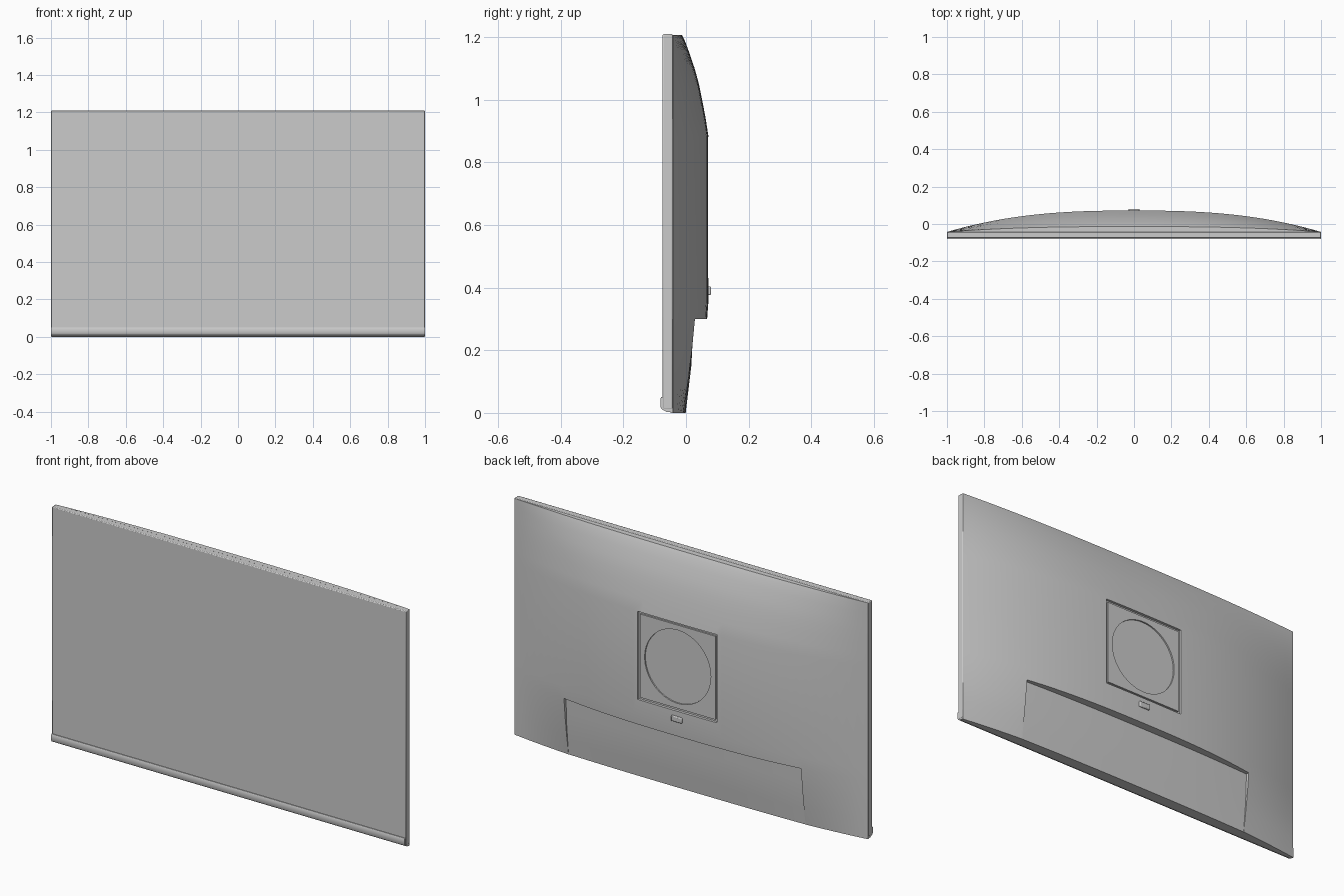
import bpy, bmesh, math

if "Cube" in bpy.data.objects:
    bpy.data.objects.remove(bpy.data.objects["Cube"])

W, TOP, BASE = 0.998, 1.207, -0.042
PLATE_Z = 0.655


def lerp_table(t, table):
    for (a, va), (b, vb) in zip(table, table[1:]):
        if t <= b:
            return va + (vb - va) * max(0, (t - a) / (b - a))
    return table[-1][1]


def make(name, verts, faces):
    bm = bmesh.new()
    vs = [bm.verts.new(v) for v in verts]
    for f in faces:
        bm.faces.new([vs[i] for i in f])
    bmesh.ops.recalc_face_normals(bm, faces=bm.faces)
    mesh = bpy.data.meshes.new(name)
    bm.to_mesh(mesh)
    bm.free()
    ob = bpy.data.objects.new(name, mesh)
    bpy.context.collection.objects.link(ob)
    return ob


def slab(name, xs, zs, y_a, y_b):
    """Closed solid between two height surfaces over an x/z grid."""
    nx, nz = len(xs), len(zs)
    n = nx * nz
    verts = [(x, fn(x, z), z) for fn in (y_a, y_b) for z in zs for x in xs]
    faces = []
    for j in range(nz - 1):
        for i in range(nx - 1):
            q = [j * nx + i, j * nx + i + 1, (j + 1) * nx + i + 1, (j + 1) * nx + i]
            faces += [q, [k + n for k in q]]
    rim = list(range(nx)) + [j * nx + nx - 1 for j in range(1, nz)]
    rim += [(nz - 1) * nx + i for i in range(nx - 2, -1, -1)]
    rim += [j * nx for j in range(nz - 2, 0, -1)]
    for a, b in zip(rim, rim[1:] + rim[:1]):
        faces.append([a, b, b + n, a + n])
    return make(name, verts, faces)


def box(name, x, y0, y1, z0, z1, bevel=0):
    ob = slab(name, [-x, x], [z0, z1], lambda *_: y0, lambda *_: y1)
    if bevel:
        m = ob.modifiers.new("bevel", "BEVEL")
        m.width, m.segments = bevel, 2
    return ob


def cut(ob, cutter):
    m = ob.modifiers.new("cut", "BOOLEAN")
    m.operation, m.solver, m.object = "DIFFERENCE", "EXACT", cutter
    bpy.context.view_layer.objects.active = ob
    bpy.ops.object.modifier_apply(modifier=m.name)
    bpy.data.objects.remove(cutter, do_unlink=True)


def smooth(ob, angle=25):
    bpy.ops.object.select_all(action="DESELECT")
    ob.select_set(True)
    bpy.context.view_layer.objects.active = ob
    bpy.ops.object.shade_smooth_by_angle(angle=math.radians(angle))


# Back shell: bulge across x, tapered towards top and bottom
TAPER = [(0, .46), (.1, .66), (.2, .83), (.3, .96), (.36, 1), (.88, 1), (.94, .92),
         (1.0, .82), (1.05, .73), (1.1, .61), (1.15, .46), (1.19, .33), (TOP, .25)]
RECESS = [(-.05, .038), (0, .041), (.15, .059), (.3, .067)]


def shell_y(x, z):
    return BASE + .114 * (1 - abs(x / W) ** 2.6) * lerp_table(z, TAPER)


def recess_y(x, z):
    return BASE + lerp_table(z, RECESS) * (1 - .55 * abs(x) ** 2.6)


cols = [W * (i / 20 - 1) for i in range(41)]
shell = slab("back_shell", cols, [t[0] for t in TAPER], lambda *_: -.05, shell_y)

# Lower cable recess
cut(shell, slab("recess_cutter", [.67 * (i / 14 - 1) for i in range(29)],
                [-.05, 0, .075, .15, .225, .3], recess_y, lambda *_: .2))

# Square mount pocket
cut(shell, box("pocket_cutter", .225, .058, .2, PLATE_Z - .225, PLATE_Z + .225))
smooth(shell)

# Mount plate with round recess
plate = box("mount_plate", .213, .05, .067, PLATE_Z - .213, PLATE_Z + .213)
bpy.ops.mesh.primitive_cylinder_add(vertices=64, radius=.187, depth=.1,
                                    location=(0, .06 + .05, PLATE_Z),
                                    rotation=(math.pi / 2, 0, 0))
cut(plate, bpy.context.object)
smooth(plate)

# Release button below the plate
button = box("release_button", .03, .06, .08, .376, .404, .004)
smooth(button, 40)

# Front display panel
panel = box("display_panel", 1.0, -.075, BASE, .012, 1.209, .004)
smooth(panel, 40)

# Chin strip along the bottom edge
profile = [(-.074, .05), (-.079, .05), (-.081, .047), (-.081, .018), (-.077, .011),
           (-.062, .003), (BASE, .002), (BASE, .05)]
n = len(profile)
chin = make("chin_strip", [(x, y, z) for x in (-.999, .999) for y, z in profile],
            [list(range(n)), list(range(n, 2 * n))] +
            [[i, (i + 1) % n, (i + 1) % n + n, i + n] for i in range(n)])
smooth(chin, 35)
